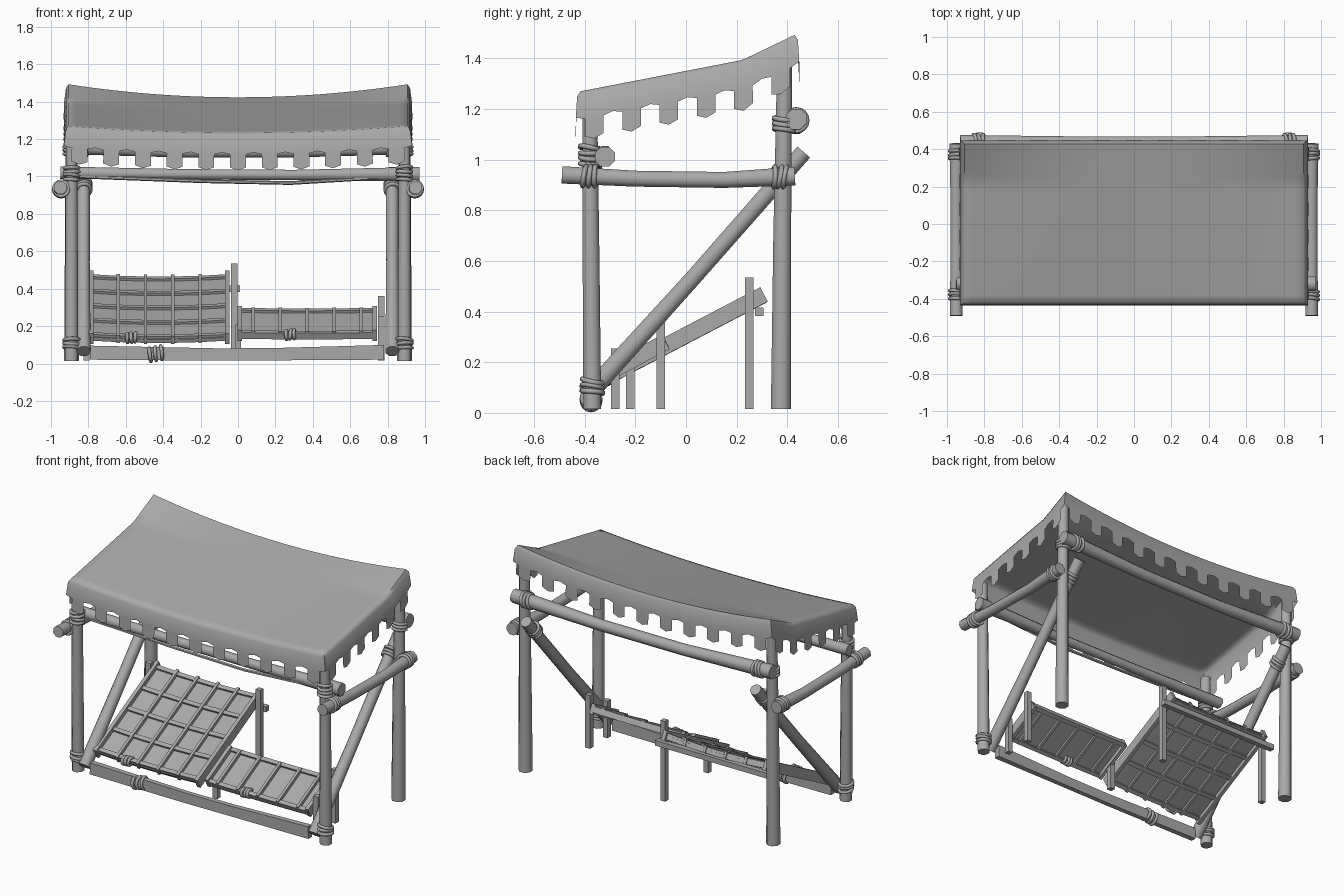
import bpy, bmesh, math, random
from mathutils import Vector, Matrix

random.seed(4)
cube = bpy.data.objects.get("Cube")
if cube:
    bpy.data.objects.remove(cube, do_unlink=True)

GREY = (0.4, 0.4, 0.4, 1)
mat = bpy.data.materials.new("plain grey")
mat.use_nodes = True
mat.diffuse_color = GREY
mat.node_tree.nodes["Principled BSDF"].inputs["Base Color"].default_value = GREY


def finish(bm, name, angle=50):
    bmesh.ops.recalc_face_normals(bm, faces=bm.faces)
    mesh = bpy.data.meshes.new(name)
    bm.to_mesh(mesh)
    bm.free()
    mesh.materials.append(mat)
    ob = bpy.data.objects.new(name, mesh)
    bpy.context.collection.objects.link(ob)
    bpy.ops.object.select_all(action='DESELECT')
    ob.select_set(True)
    bpy.context.view_layer.objects.active = ob
    bpy.ops.object.shade_smooth_by_angle(angle=math.radians(angle))


def sweep(bm, pts, profile, up=(0, 0, 1), scales=None):
    """Carry a closed 2D profile along a path and cap both ends."""
    pts = [Vector(p) for p in pts]
    rings = []
    for i, p in enumerate(pts):
        d = (pts[min(i + 1, len(pts) - 1)] - pts[max(i - 1, 0)]).normalized()
        side = d.cross(Vector(up)).normalized()
        top = side.cross(d)
        s = scales[i] if scales else 1
        rings.append([bm.verts.new(p + (side * a + top * b) * s) for a, b in profile])
    n = len(profile)
    for r0, r1 in zip(rings, rings[1:]):
        for k in range(n):
            bm.faces.new((r0[k], r0[(k + 1) % n], r1[(k + 1) % n], r1[k]))
    bm.faces.new(rings[0])
    bm.faces.new(rings[-1])


def circle(sides):
    return [(math.cos(math.tau * (k + .5) / sides), math.sin(math.tau * (k + .5) / sides))
            for k in range(sides)]


def rect(w, h):
    return [(-w / 2, -h / 2), (w / 2, -h / 2), (w / 2, h / 2), (-w / 2, h / 2)]


def pole(name, pts, radii, sides=8):
    bm = bmesh.new()
    d = Vector(pts[-1]) - Vector(pts[0])
    up = (0, 1, 0) if abs(d.z) > .9 * d.length else (0, 0, 1)
    sweep(bm, pts, circle(sides), up, radii)
    finish(bm, name)


def rope_wrap(name, centre, axis, radius, loops=3, gap=0.021, tilt=0.12):
    """A stack of uneven rope loops round an axis."""
    bm = bmesh.new()
    turn = Vector(axis).to_track_quat('Z', 'Y').to_matrix().to_4x4()
    for i in range(loops):
        lean = Matrix.Rotation(tilt + random.uniform(-.12, .12), 4, 'X')
        lean = lean @ Matrix.Rotation(random.uniform(-.12, .12), 4, 'Y')
        m = (Matrix.Translation(centre) @ turn
             @ Matrix.Translation((0, 0, (i - (loops - 1) / 2) * gap)) @ lean)
        rings = []
        for a in range(16):
            t = math.tau * a / 16
            rings.append([bm.verts.new(m @ Vector(((radius + .01 * c) * math.cos(t),
                                                   (radius + .01 * c) * math.sin(t), .01 * s)))
                          for c, s in circle(6)])
        for a in range(16):
            r0, r1 = rings[a], rings[(a + 1) % 16]
            for k in range(6):
                bm.faces.new((r0[k], r0[(k + 1) % 6], r1[(k + 1) % 6], r1[k]))
    finish(bm, name, 70)


# Cloth canopy: sagging top, upturned rear corners and a toothed skirt
HX, Y0, Y1 = 0.92, -0.43, 0.442


def cloth_z(x, y):
    v = (y - Y0) / (Y1 - Y0)
    q = min(1, (x / HX) ** 2)
    return 1.27 + .1875 * (y - Y0) + max(0, y - .23) * .28 * q - (.037 - .027 * v) * (1 - q)


def lerp(a, b, t):
    return a + (b - a) * t


bm = bmesh.new()
TEETH_X, TEETH_Y = 11, 6
nx, ny = TEETH_X * 4, TEETH_Y * 4
grid = []
for i in range(nx + 1):
    col = []
    for j in range(ny + 1):
        x, y = lerp(-HX, HX, i / nx), lerp(Y0, Y1, j / ny)
        col.append(bm.verts.new((x * .985, lerp(y, 0, .03), cloth_z(x, y))))
    grid.append(col)
for i in range(nx):
    for j in range(ny):
        bm.faces.new((grid[i][j], grid[i + 1][j], grid[i + 1][j + 1], grid[i][j + 1]))


def skirt(border, base):
    """Hang rounded edge, skirt and teeth from a run of border vertices."""
    rows = []
    for k, (v, (x, y)) in enumerate(zip(border, base)):
        z = cloth_z(x, y)
        gap = z - (.105 if k % 4 == 0 else .115)
        tip = gap - (.085 if k % 4 == 2 else .07)
        out = [v]
        for grow, h in ((1, z - .02), (1.012, gap), (1.014, tip)):
            out.append(bm.verts.new((x * grow, y * grow, h)))
        rows.append(out)
    for k in range(len(rows) - 1):
        a, b = rows[k], rows[k + 1]
        for r in range(3 if k % 4 in (1, 2) else 2):
            bm.faces.new((a[r], b[r], b[r + 1], a[r + 1]))


for j, y in ((0, Y0), (ny, Y1)):
    skirt([c[j] for c in grid], [(lerp(-HX, HX, i / nx), y) for i in range(nx + 1)])
for i, x in ((0, -HX), (nx, HX)):
    skirt(grid[i], [(x, lerp(Y0, Y1, j / ny)) for j in range(ny + 1)])
bmesh.ops.remove_doubles(bm, verts=bm.verts, dist=.0005)
bmesh.ops.delete(bm, geom=[v for v in bm.verts if not v.link_faces], context='VERTS')
finish(bm, "canopy_cloth", 60)

# Posts, braces, side beams and their rope lashings on both sides
for side, s in (("left", 1), ("right", -1)):
    px = .89 * s
    pole(side + "_front_post", [(px, -.37, .015), (px, -.375, .6), (px, -.38, 1.2)], [.038, .036, .032])
    pole(side + "_rear_post", [(px, .375, .015), (px, .38, .7), (px, .39, 1.41)], [.043, .038, .032])
    pole(side + "_side_beam", [(.95 * s, -.49, .94), (.95 * s, -.2, .925),
                               (.95 * s, .15, .92), (.95 * s, .43, .935)], [.037, .034, .034, .04])
    pole(side + "_brace", [(.825 * s, -.395, .065), (.825 * s, .03, .535), (.825 * s, .465, 1.03)],
         [.04, .035, .036])
    for part, c, axis, r, n in (
            ("front_top", (px, -.38, 1.015), (0, 0, 1), .038, 4),
            ("front_side", (.945 * s, -.38, .935), (0, 1, 0), .04, 3),
            ("rear_side", (.945 * s, .37, .932), (0, 1, 0), .041, 3),
            ("front_foot", (px, -.37, .105), (0, 0, 1), .041, 3),
            ("rear_top", (px, .387, 1.14), (0, 0, 1), .039, 3),
            ("rear_beam", (.83 * s, .435, 1.155), (1, 0, 0), .044, 3),
            ("brace_top", (.825 * s, .38, .945), (0, .66, .75), .039, 3)):
        rope_wrap(side + "_" + part + "_rope", c, axis, r, n)

# Long cross beams and the slack line under the front one
pole("front_beam", [(-.95, -.32, 1.02), (-.3, -.32, 1.012), (.3, -.32, 1.008), (.97, -.32, 1.012)],
     [.036, .03, .03, .042])
pole("rear_beam", [(-.93, .435, 1.16), (-.3, .435, 1.135), (.3, .435, 1.135), (.93, .435, 1.16)],
     [.044, .036, .036, .044])
pole("slack_line", [(-.86, -.34, 1.0), (-.2, -.34, .975), (.28, -.34, .965), (.86, -.34, 1.0)],
     [.01] * 4, 6)

# Bottom board with a rope round it
bm = bmesh.new()
sweep(bm, [(-.79, -.375, .058), (-.1, -.375, .048), (.2, -.375, .05), (.78, -.375, .06)],
      rect(.035, .075), scales=[1, .88, .88, 1.05])
finish(bm, "bottom_board")
rope_wrap("bottom_board_rope", (-.44, -.375, .053), (1, 0, .2), .036, 3, .03)

# Square legs and the rear support bar
for name, x, y, z in (("centre_rear_leg", -.02, .25, .535), ("right_rear_leg", -.81, .25, .5),
                      ("left_rear_leg", .765, -.1, .36), ("left_front_leg", .765, -.28, .255),
                      ("centre_front_leg", 0, -.22, .21)):
    bm = bmesh.new()
    sweep(bm, [(x, y, .015), (x, y, z)], rect(.034, .034), (0, 1, 0))
    finish(bm, name)
bm = bmesh.new()
sweep(bm, [(-.86, .289, .4), (.01, .289, .4)], rect(.034, .034))
finish(bm, "rear_support_bar")


# Sloping display trays: thin panel, slats, dividers and raised side rails
def tray(name, x0, x1, low, high, rows, dividers, sag):
    a, b = Vector((0, *low)), Vector((0, *high))
    normal = Vector((1, 0, 0)).cross(b - a).normalized()

    def at(u, v, h):
        dip = sag * (1 - (2 * u - 1) ** 2)
        return a.lerp(b, v) + Vector((lerp(x0, x1, u), 0, 0)) + normal * (h - dip)

    def across(bm, v, w, t):
        sweep(bm, [at(k / 8, v, 0) for k in range(9)], rect(w, t), normal)

    bm = bmesh.new()
    across(bm, .5, (b - a).length * .97, .01)
    finish(bm, name + "_panel")
    bm = bmesh.new()
    for r in range(rows + 1):
        across(bm, lerp(.04, .96, r / rows), .026, .038)
    for u in dividers:
        sweep(bm, [at(u, .01, .003), at(u, .99, .003)], rect(.018, .046), normal)
    finish(bm, name + "_slats_and_dividers")
    bm = bmesh.new()
    for u in (0, 1):
        sweep(bm, [at(u, 0, 0), at(u, 1, 0)], rect(.024, .064), normal)
    finish(bm, name + "_side_rails")


tray("large_tray", -.785, -.058, (-.335, .132), (.308, .468), 4, [.2, .4, .6, .8], .014)
tray("small_tray", .01, .73, (-.325, .15), (-.08, .28), 1, [.1, .3, .5, .7, .9], .004)
rope_wrap("large_tray_rope", (-.57, -.318, .138), (1, 0, .1), .024)
rope_wrap("small_tray_rope", (.28, -.31, .155), (1, 0, .1), .024)
